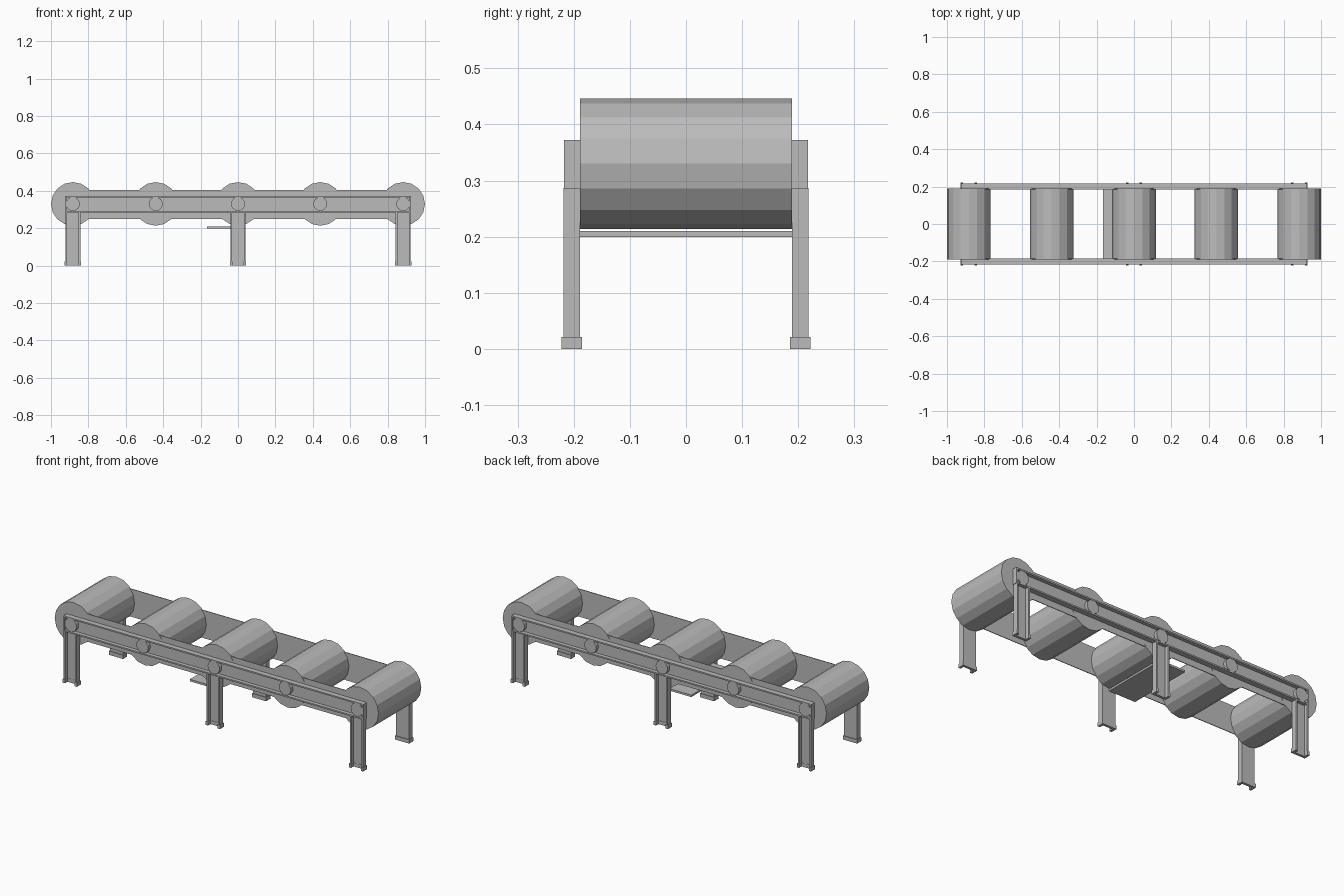
import bpy, bmesh, math
from mathutils import Matrix

if "Cube" in bpy.data.objects:
    bpy.data.objects.remove(bpy.data.objects["Cube"])


def material(name, v):
    m = bpy.data.materials.new(name)
    m.diffuse_color = (v, v, v, 1)
    m.use_nodes = True
    m.node_tree.nodes["Principled BSDF"].inputs["Base Color"].default_value = m.diffuse_color
    return m


STEEL = material("grey steel", 0.5)


def finish(name, bm):
    bmesh.ops.recalc_face_normals(bm, faces=bm.faces)
    me = bpy.data.meshes.new(name)
    bm.to_mesh(me)
    bm.free()
    me.materials.append(STEEL)
    ob = bpy.data.objects.new(name, me)
    bpy.context.collection.objects.link(ob)
    return ob


def prism(name, pts, axis):
    """Extrude a profile; pts(t) gives the 3D profile at either end."""
    bm = bmesh.new()
    rings = [[bm.verts.new(p) for p in pts(t)] for t in axis]
    n = len(rings[0])
    bm.faces.new(rings[0])
    bm.faces.new(rings[1])
    for i in range(n):
        j = (i + 1) % n
        bm.faces.new((rings[0][i], rings[0][j], rings[1][j], rings[1][i]))
    return finish(name, bm)


def box(name, x, y, z):
    return prism(name, lambda t: [(x[0], y[0], t), (x[1], y[0], t),
                                  (x[1], y[1], t), (x[0], y[1], t)], z)


def cylinder(name, x, z, r, y0, y1, sides):
    bm = bmesh.new()
    mat = Matrix.Translation((x, (y0 + y1) / 2, z)) @ Matrix.Rotation(math.pi / 2, 4, 'X')
    bmesh.ops.create_cone(bm, cap_ends=True, segments=sides, radius1=r, radius2=r,
                          depth=abs(y1 - y0), matrix=mat)
    return finish(name, bm)


def channel(a0, a1, inner, outer, t, s):
    """C section open to the outside: web at inner, flanges at a0 and a1."""
    w = inner + t
    return [(a0, s * inner), (a1, s * inner), (a1, s * outer), (a1 - t, s * outer),
            (a1 - t, s * w), (a0 + t, s * w), (a0 + t, s * outer), (a0, s * outer)]


ROLLERS = (-0.883, -0.44, 0, 0.44, 0.883)
LEGS = (-0.883, 0, 0.883)

# rollers
for i, x in enumerate(ROLLERS):
    cylinder(f"roller_{i + 1}", x, 0.33, 0.1165, -0.1885, 0.1885, 16)

for s, side in ((-1, "front"), (1, "back")):
    # inner side plate between the rollers
    box(f"{side}_side_plate", (-0.883, 0.883), sorted((s * 0.184, s * 0.188)), (0.25, 0.405))
    # outer rail channel with closed ends
    prec = channel(0.285, 0.372, 0.188, 0.217, 0.008, s)
    prism(f"{side}_rail", lambda t: [(t, y, z) for z, y in prec], (-0.926, 0.926))
    for e in (-1, 1):
        box(f"{side}_rail_end", sorted((e * 0.926, e * 0.918)),
            sorted((s * 0.19, s * 0.217)), (0.287, 0.37))
    # axle caps
    for i, x in enumerate(ROLLERS):
        cylinder(f"{side}_axle_cap_{i + 1}", x, 0.33, 0.037, s * 0.186, s * 0.215, 16)
    # legs and feet
    for i, x in enumerate(LEGS):
        leg = channel(x - 0.04, x + 0.04, 0.189, 0.2185, 0.009, s)
        prism(f"{side}_leg_{i + 1}", lambda t: [(a, b, t) for a, b in leg], (0.0, 0.287))
        foot = channel(x - 0.044, x + 0.044, 0.185, 0.2215, 0.014, s)
        prism(f"{side}_foot_{i + 1}", lambda t: [(a, b, t) for a, b in foot], (0.0, 0.021))

# cross plate under the middle roller
box("cross_plate", (-0.165, 0.0), (-0.189, 0.189), (0.199, 0.21))
